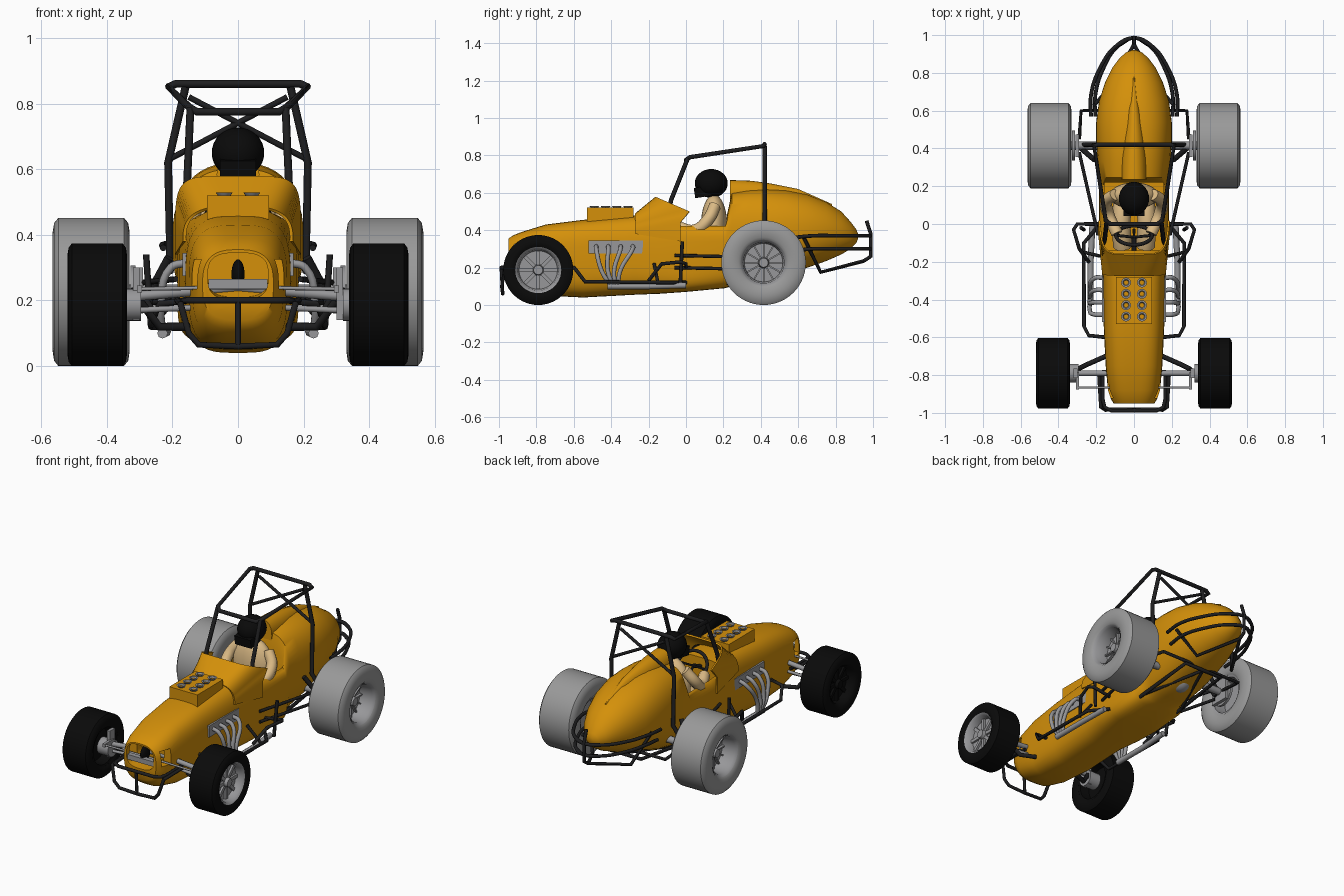
import bpy, bmesh, math
from mathutils import Matrix, Vector

start_cube = bpy.data.objects.get("Cube")
if start_cube:
    bpy.data.objects.remove(start_cube, do_unlink=True)

scene_objects = bpy.context.scene.collection.objects
built = []


def material(name, red, green, blue):
    mat = bpy.data.materials.new(name)
    mat.use_nodes = True
    colour = (red, green, blue, 1)
    mat.diffuse_color = colour
    mat.node_tree.nodes["Principled BSDF"].inputs["Base Color"].default_value = colour
    return mat


paint = material("orange paint", .66, .28, .003)
tube_black = material("black tube", .013, .013, .014)
tyre_black = material("black rubber", .003, .003, .003)
tyre_grey = material("grey rubber", .32, .32, .32)
metal = material("grey metal", .31, .31, .32)
suit = material("tan suit", .72, .5, .24)


def add_mesh(name, bm, mat):
    bmesh.ops.recalc_face_normals(bm, faces=bm.faces[:])
    mesh = bpy.data.meshes.new(name)
    bm.to_mesh(mesh)
    bm.free()
    mesh.materials.append(mat)
    obj = bpy.data.objects.new(name, mesh)
    scene_objects.link(obj)
    built.append(obj)
    return obj


def apply_modifier(obj, kind, **settings):
    mod = obj.modifiers.new(kind.lower(), kind)
    for key, value in settings.items():
        setattr(mod, key, value)
    bpy.context.view_layer.objects.active = obj
    bpy.ops.object.modifier_apply(modifier=mod.name)


def oval(angle, width, height, power):
    """Point on a rounded box outline."""
    c, s = math.cos(angle), math.sin(angle)
    bend = lambda v, size: math.copysign(abs(v) ** (2 / power), v) * size
    return bend(c, width), bend(s, height)


def bridge(bm, rings, closed=True):
    for a, b in zip(rings, rings[1:]):
        count = len(a)
        for i in range(count if closed else count - 1):
            j = (i + 1) % count
            bm.faces.new((a[i], a[j], b[j], b[i]))


def loft(name, sections, mat, sides=48):
    """Skin over rows of: y, half width, bottom, top, squareness."""
    bm = bmesh.new()
    rings = []
    for y, width, low, high, power in sections:
        ring = []
        for i in range(sides):
            x, z = oval(math.tau * i / sides, width, (high - low) / 2, power)
            ring.append(bm.verts.new((x, y, z + (low + high) / 2)))
        rings.append(ring)
    bridge(bm, rings)
    bm.faces.new(rings[0])
    bm.faces.new(rings[-1])
    return add_mesh(name, bm, mat)


def lathe(name, profile, centre, mat, sides=40):
    """Spin rows of (x offset, radius) around the x axis."""
    bm = bmesh.new()
    rings = []
    for x, radius in profile:
        turns = [math.tau * i / sides for i in range(sides)]
        rings.append([bm.verts.new(Vector(centre) + Vector(
            (x, radius * math.cos(t), radius * math.sin(t)))) for t in turns])
    bridge(bm, rings)
    return add_mesh(name, bm, mat)


def tube(name, points, radius, mat=tube_black, mirror=True, smooth=False, cyclic=False):
    curve = bpy.data.curves.new(name, "CURVE")
    curve.dimensions = "3D"
    curve.bevel_depth = radius
    curve.bevel_resolution = 2
    curve.resolution_u = 6 if smooth else 1
    curve.use_fill_caps = True
    for side in ((1, -1) if mirror else (1,)):
        spline = curve.splines.new("BEZIER")
        spline.bezier_points.add(len(points) - 1)
        spline.use_cyclic_u = cyclic
        for point, (x, y, z) in zip(spline.bezier_points, points):
            point.co = (x * side, y, z)
            point.handle_left_type = point.handle_right_type = "AUTO" if smooth else "VECTOR"
    temp = bpy.data.objects.new(name + " path", curve)
    scene_objects.link(temp)
    bpy.context.view_layer.update()
    mesh = bpy.data.meshes.new_from_object(temp.evaluated_get(bpy.context.evaluated_depsgraph_get()))
    bpy.data.objects.remove(temp, do_unlink=True)
    bm = bmesh.new()
    bm.from_mesh(mesh)
    bpy.data.meshes.remove(mesh)
    return add_mesh(name, bm, mat)


def box(name, centre, size, mat, turn=0):
    bm = bmesh.new()
    bmesh.ops.create_cube(bm, size=1, matrix=Matrix.Translation(centre)
                          @ Matrix.Rotation(turn, 4, "X") @ Matrix.Diagonal((*size, 1)))
    return add_mesh(name, bm, mat)


def ball(name, centre, radii, mat):
    bm = bmesh.new()
    bmesh.ops.create_uvsphere(bm, u_segments=28, v_segments=16, radius=1,
                              matrix=Matrix.Translation(centre) @ Matrix.Diagonal((*radii, 1)))
    return add_mesh(name, bm, mat)


def cut(target, cutter):
    cutter.hide_render = True
    apply_modifier(target, "BOOLEAN", operation="DIFFERENCE", object=cutter, solver="EXACT")
    built.remove(cutter)
    bpy.data.objects.remove(cutter, do_unlink=True)


# Body shell, hollow cockpit, nose intake and side windows of the nose
body = loft("body", [
    (-.95, .108, .14, .355, 2.8), (-.925, .123, .11, .372, 2.8), (-.88, .138, .08, .39, 3),
    (-.75, .15, .05, .43, 3.3), (-.55, .16, .04, .455, 3.4), (-.27, .165, .055, .48, 3.4),
    (-.14, .18, .06, .47, 4), (0, .185, .07, .44, 5), (.21, .185, .09, .44, 5),
    (.245, .18, .1, .6, 3), (.33, .192, .11, .615, 2.7), (.43, .2, .13, .62, 2.5),
    (.54, .2, .17, .612, 2.4), (.65, .185, .2, .59, 2.2), (.75, .153, .235, .55, 2.1),
    (.83, .113, .27, .5, 2), (.88, .075, .3, .445, 2), (.91, .04, .33, .405, 2),
    (.92, .012, .355, .38, 2)], paint)
cut(body, box("cockpit cutter", (0, .04, .5), (.31, .36, .64), paint))
cut(body, loft("intake cutter", [(-1, .092, .2, .345, 3), (-.8, .092, .21, .345, 3)], paint))
cut(body, box("window cutter", (0, -.885, .28), (.4, .07, .09), paint))
loft("head_fairing", [(.235, .065, .5, .668, 2.3), (.35, .065, .5, .664, 2), (.45, .055, .5, .65, 2),
                      (.6, .035, .5, .62, 2), (.78, .004, .5, .54, 2)], paint, 24)
ball("intake_plug", (0, -.9, .28), (.02, .04, .045), tyre_black)

# Flared cowl ahead of the driver
bm = bmesh.new()
front_ring, rear_ring = [], []
for i in range(41):
    angle = math.pi * i / 40
    x, z = oval(angle, .163, .105, 3)
    front_ring.append(bm.verts.new((x, -.27, .38 + z)))
    x, z = oval(angle, .187, .235, 6)
    z += .34
    y = .02 - (z - .5) * 2.4 if z > .5 else -.03 + max(0, z - .44) * .83
    rear_ring.append(bm.verts.new((x, y, z)))
bridge(bm, [front_ring, rear_ring], closed=False)
cowl = add_mesh("cowl", bm, paint)
apply_modifier(cowl, "SOLIDIFY", thickness=.01, offset=0)

# Hood box with intake stacks
box("hood_box", (0, -.405, .475), (.19, .25, .09), paint)
for row in range(4):
    for x in (-.042, .042):
        stack = lathe("intake_stack", [(0, .016), (.014, .026), (.014, .017), (.004, .012), (.004, 0)],
                      (0, 0, 0), metal, 16)
        stack.data.transform(Matrix.Translation((x, -.31 - row * .06, .515))
                             @ Matrix.Rotation(-math.pi / 2, 4, "Y"))

# Driver and controls
ball("torso", (0, .15, .43), (.13, .07, .16), suit)
ball("helmet", (0, .135, .65), (.08, .088, .077), tyre_black)
box("helmet_chin", (0, .09, .605), (.11, .09, .055), tyre_black, .15)
tube("arms", [(.1, .155, .53), (.145, .12, .46), (.135, .05, .4), (.09, -.05, .42)], .032, suit,
     smooth=True)
tube("legs", [(.06, .12, .28), (.07, 0, .32), (.06, -.12, .26)], .05, suit)
rim = [(.095 * math.cos(t), -.06 - .05 * math.sin(t), .45 + .07 * math.sin(t))
       for t in [math.tau * i / 16 for i in range(16)]]
tube("steering_wheel", rim, .01, mirror=False, smooth=True, cyclic=True)
tube("steering_spokes", [(.095, -.06, .45), (0, -.07, .445), (0, -.03, .39)], .008)
tube("steering_column", [(0, -.07, .445), (0, -.2, .39)], .012, mirror=False)


# Wheels
def wheel(label, side, y, x_in, x_out, radius, rim, rubber, rim_mat, spokes, thick, depth):
    half = (x_out - x_in) / 2
    centre = (side * (x_in + half), y, radius)
    wall = [(half * .9, rim), (half, rim * 1.12), (half, radius * .8),
            (half * .96, radius * .93), (half * .85, radius)]
    lathe(label + "_tyre", [(-x, r) for x, r in wall] + wall[::-1] + [(-wall[0][0], rim)],
          centre, rubber, 56)
    dish = [(-.9, 1.01), (-.85, .9), (-.2, .85), (-.2, 0), (depth + .35, 0), (depth + .35, .2),
            (depth, .25), (depth, .84), (.82, .9), (.93, 1.01)]
    lathe(label + "_rim", [(x * half * side, r * rim) for x, r in dish], centre, rim_mat)
    for i in range(spokes):
        turn = math.tau * i / spokes
        spot = Vector(centre) + Vector((side * half * (depth + .06), -math.sin(turn) * rim * .52,
                                        math.cos(turn) * rim * .52))
        box(label + "_spoke", spot, (half * .16, thick, rim * .64), rim_mat, turn)


for side, label in ((1, "left"), (-1, "right")):
    wheel("front_" + label, side, -.79, .338, .52, .187, .122, tyre_black,
          metal if side > 0 else tyre_black, 8, .02, .4)
    wheel("rear_" + label, side, .415, .33, .565, .226, .122, tyre_grey, metal, 12, .008, .15)
    # Uprights and brake discs
    box(label + "_front_upright", (side * .31, -.79, .22), (.02, .05, .16), metal)
    box(label + "_steering_arm", (side * .3, -.83, .235), (.016, .09, .02), metal)
    lathe(label + "_front_hub", [(-.025, 0), (-.025, .05), (.05, .05), (.05, 0)],
          (side * .345, -.79, .187), metal, 20)
    box(label + "_rear_upright", (side * .3, .415, .23), (.02, .12, .14), metal)
    lathe(label + "_brake_disc", [(-.008, 0), (-.008, .08), (.008, .08), (.008, 0)],
          (side * .32, .415, .226), metal, 28)
    box(label + "_exhaust_plate", (side * .163, -.375, .31), (.012, .29, .07), metal)

# Axles and suspension
tube("front_axle", [(0, -.79, .24), (.35, -.79, .21)], .015, metal)
tube("lower_arm", [(.1, -.78, .18), (.31, -.79, .17)], .009, metal)
tube("tie_rod", [(0, -.865, .24), (.3, -.865, .235)], .006, metal)
box("steering_plate", (0, -.93, .25), (.18, .03, .03), metal)
tube("front_damper", [(.15, -.7, .12), (.24, -.74, .12), (.3, -.77, .2)], .013)
tube("rear_axle", [(0, .415, .226), (.34, .415, .226)], .022, metal)
ball("axle_housing", (0, .415, .2), (.07, .08, .08), metal)
for z in (.2, .265):
    tube("radius_rod", [(.19, -.06, z), (.29, .38, z - .01)], .009)
tube("torsion_bar", [(0, .6, .2), (.28, .6, .2), (.29, .45, .22)], .01)
tube("rear_damper", [(.21, .34, .33), (.28, .4, .2)], .014)
tube("rear_frame", [(.14, .15, .11), (.13, .62, .17), (0, .62, .17)], .011)
tube("rear_frame_brace", [(.14, .25, .12), (0, .62, .17)], .009)

# Exhausts
for i in range(4):
    y = -.48 + i * .065
    tube("exhaust_pipe", [(.16, y, .315), (.205, y, .3), (.235, -.41 + (y + .4) * .5, .18),
                          (.23, -.4 + i * .012, .1)], .012, metal, smooth=True)
tube("exhaust_collector", [(.23, -.42, .1), (.23, -.2, .1), (.22, 0, .105)], .016, metal)

# Roll cage
bar = .012
tube("cage_rear_hoop", [(0, .42, .86), (.19, .42, .86), (.212, .415, .85), (.15, .02, .79),
                        (.125, 0, .775), (0, 0, .775)], bar)
tube("cage_front_leg", [(.145, .01, .785), (.155, -.08, .56), (.16, -.1, .46)], bar)
tube("cage_rear_leg", [(.16, .42, .85), (.213, .42, .62), (.207, .42, .32), (.28, .42, .22)], bar)
tube("cage_cross_brace", [(-.15, .42, .82), (.21, .42, .63)], .009)

# Bumpers and side bars
for z, width in ((.37, .228), (.3, .205)):
    tube("rear_bumper", [(width, .57, z - .01), (width, .68, z), (width * .8, .82, z),
                         (width * .4, .945, z), (0, .985, z), (-width * .4, .945, z)], .01, smooth=True)
tube("bumper_post", [(0, .965, .45), (0, .988, .38), (0, .988, .26), (0, .95, .235)], .01, mirror=False)
tube("bumper_strut", [(.21, .63, .36), (.13, .72, .175), (0, .95, .235)], .01)
tube("front_bumper", [(.165, -.78, .2), (.165, -.93, .2), (.155, -.97, .2), (.12, -.988, .2),
                      (0, -.988, .2)], .01)
tube("front_bumper_hoop", [(.185, -.8, .2), (.175, -.97, .19), (.15, -.985, .1), (.12, -.98, .065),
                           (0, -.98, .06)], .01)
tube("front_bumper_post", [(0, -.988, .2), (0, -.98, .06)], .009, mirror=False)
tube("nerf_bar", [(.15, -.6, .2), (.24, -.59, .19), (.265, -.54, .125), (.265, -.1, .12),
                  (.18, 0, .12)], .01)
tube("side_hoop", [(.18, 0, .2), (.3, 0, .22), (.32, -.03, .23), (.29, -.13, .22), (.24, -.2, .13)], .01)
tube("side_post", [(.265, -.03, .12), (.28, -.02, .34)], .01)
tube("side_stay", [(.265, -.15, .12), (.18, -.17, .22)], .009)

# Smooth curved parts while keeping hard edges
bpy.ops.object.select_all(action="DESELECT")
for obj in built:
    obj.select_set(True)
bpy.context.view_layer.objects.active = body
bpy.ops.object.shade_smooth_by_angle(angle=math.radians(48))
